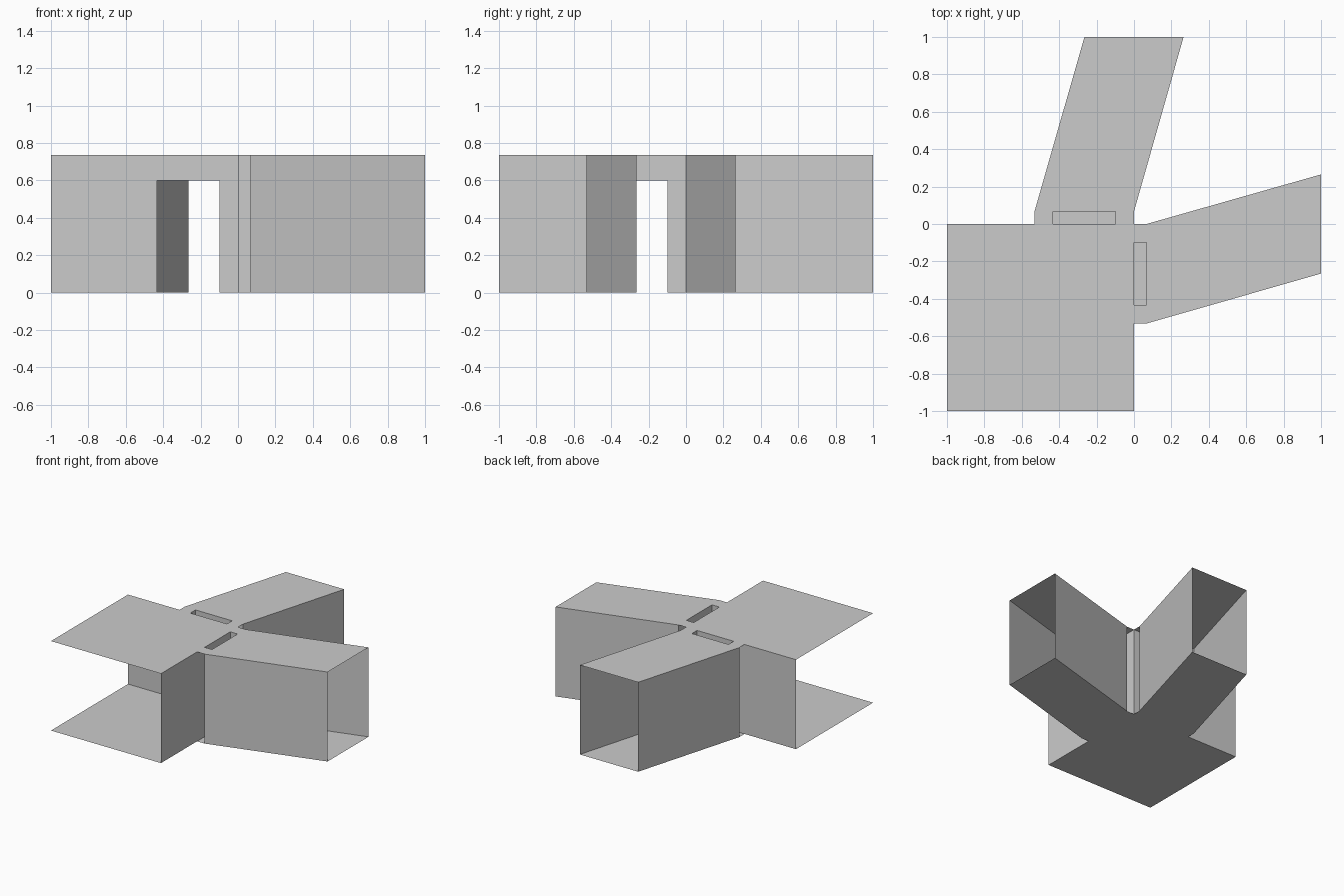
import bpy, bmesh

if "Cube" in bpy.data.objects:
    bpy.data.objects.remove(bpy.data.objects["Cube"])

H, DOOR_H, T = 0.735, 0.6, 0.067       # ceiling, door top, wall thickness
W, D0, D1 = -0.532, -0.433, -0.10      # corridor edge, door opening edges
E = 0.265                              # half width of corridor end


def build(name, quads, swap=False):
    """Make one object from quads; swap mirrors it across the x = y line."""
    bm = bmesh.new()
    for q in quads:
        bm.faces.new([bm.verts.new((y, x, z) if swap else (x, y, z)) for x, y, z in q])
    bmesh.ops.remove_doubles(bm, verts=bm.verts, dist=1e-5)
    if swap:
        bmesh.ops.reverse_faces(bm, faces=bm.faces)
    me = bpy.data.meshes.new(name)
    bm.to_mesh(me)
    bm.free()
    ob = bpy.data.objects.new(name, me)
    bpy.context.collection.objects.link(ob)


def upright(a, b, z0=0, z1=H):
    return [(*a, z0), (*b, z0), (*b, z1), (*a, z1)]


def flat(pts, z, down=False):
    q = [(x, y, z) for x, y in pts]
    return q[::-1] if down else q


def rect(x0, x1, y0, y1):
    return [(x0, y0), (x1, y0), (x1, y1), (x0, y1)]


def pierced(left, y):
    """Wall along x with the door opening left out."""
    return [upright((left, y), (D0, y)), upright((D1, y), (0, y)),
            upright((D0, y), (D1, y), DOOR_H, H)]


# Room floor and ceiling
room = rect(-1, 0, -1, 0)
build("room_floor", [flat(room, 0)])
build("room_ceiling", [flat(room, H, True)])

for side, swap in (("back", False), ("right", True)):
    # Room wall with door opening
    build(side + "_room_wall", pierced(-1, 0), swap)

    # Doorway: far wall, jambs, soffit, floor, and roof strips beside the open slot
    frame = pierced(W, T)
    frame += [upright((D0, T), (D0, 0)), upright((D1, 0), (D1, T)),
              flat(rect(D0, D1, 0, T), DOOR_H, True)]
    for x0, x1 in ((W, D0), (D1, 0)):
        frame += [flat(rect(x0, x1, 0, T), H, True), flat(rect(x0, x1, 0, T), 0)]
    frame.append(flat(rect(D0, D1, 0, T), 0))
    build(side + "_doorway", frame, swap)

    # Slanted corridor, open at the far end
    plan = [(W, T), (0, T), (E, 1), (-E, 1)]
    build(side + "_corridor", [flat(plan, 0), flat(plan, H, True),
                               upright(plan[3], plan[0])[::1],
                               upright(plan[1], plan[2])[::-1]], swap)
